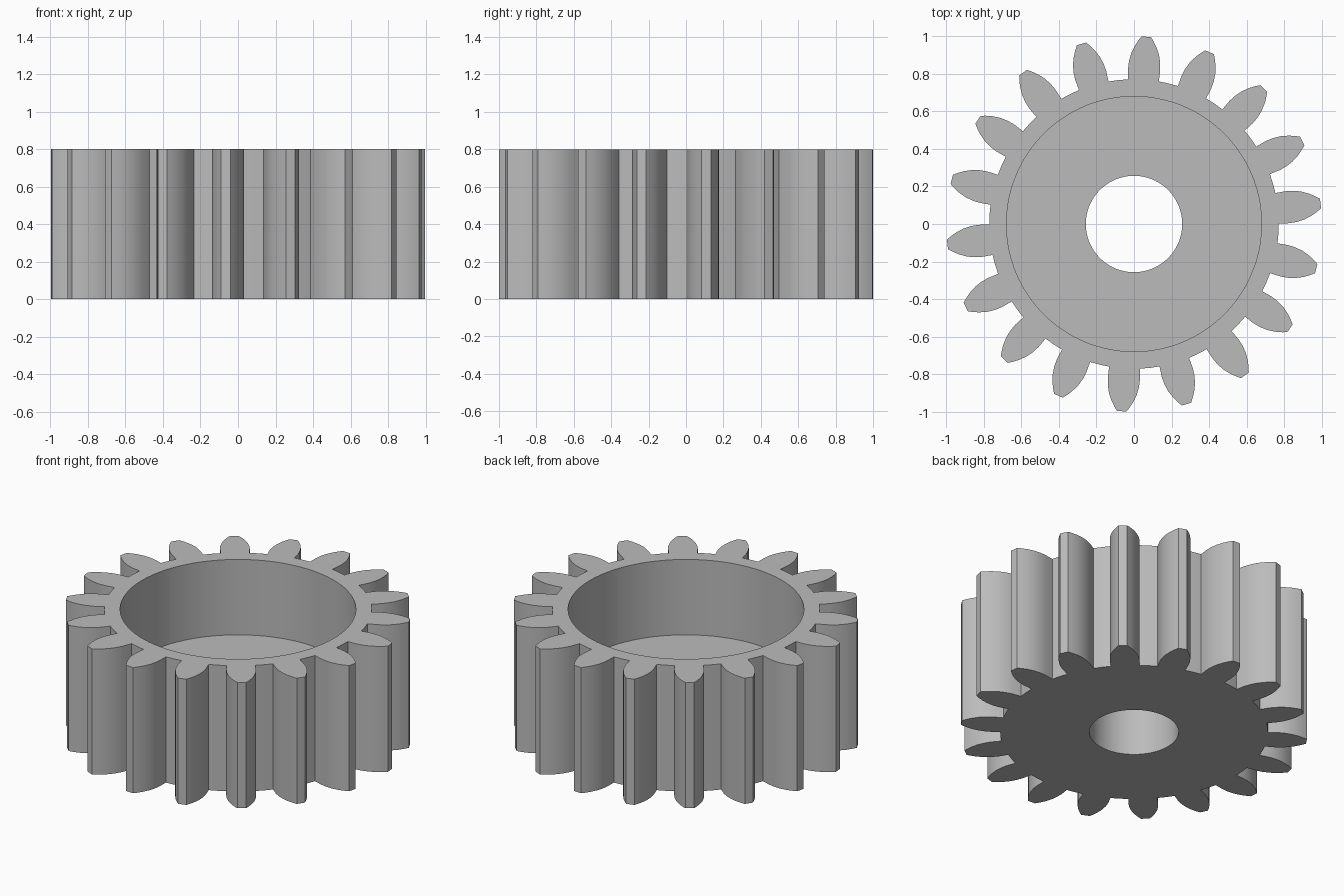
import bpy
import bmesh
from math import radians, sin, cos

cube = bpy.data.objects.get("Cube")
if cube:
    bpy.data.objects.remove(cube, do_unlink=True)

TEETH = 18
PITCH = 360 / TEETH
PHASE = 6.25                      # angle of the first tooth, degrees
HEIGHT, FLOOR = 0.8, 0.32
RIM_R, HOLE_R, ROOT_R = 0.68, 0.257, 0.772

# Tooth flank: radius and half-width in degrees, root to tip
FLANK = [(ROOT_R, 6.1), (0.83, 5.95), (0.87, 5.5), (0.91, 4.7),
         (0.95, 3.5), (0.98, 2.35), (1.001, 1.45)]

# Outline of all the teeth as (radius, angle), with a point mid-gap
outline = []
for i in range(TEETH):
    mid = PHASE + i * PITCH
    outline += [(r, mid - a) for r, a in FLANK]
    outline += [(r, mid + a) for r, a in reversed(FLANK)]
    outline.append((ROOT_R, mid + PITCH / 2))

bm = bmesh.new()


def ring(z, radius=None):
    """Closed loop at height z: a circle, or the toothed outline."""
    return [bm.verts.new(((radius or r) * cos(radians(a)),
                          (radius or r) * sin(radians(a)), z))
            for r, a in outline]


# Teeth, rim, cavity wall, cavity floor and bore, as one closed shell
loops = [ring(0), ring(HEIGHT), ring(HEIGHT, RIM_R), ring(FLOOR, RIM_R),
         ring(FLOOR, HOLE_R), ring(0, HOLE_R)]
n = len(outline)
for lower, upper in zip(loops, loops[1:] + loops[:1]):
    for i in range(n):
        j = (i + 1) % n
        bm.faces.new((lower[i], lower[j], upper[j], upper[i]))
bmesh.ops.recalc_face_normals(bm, faces=bm.faces)

mesh = bpy.data.meshes.new("spur_gear")
bm.to_mesh(mesh)
bm.free()
gear = bpy.data.objects.new("spur_gear", mesh)
bpy.context.collection.objects.link(gear)

# Plain grey
grey = bpy.data.materials.new("plain_grey")
grey.use_nodes = True
colour = (0.5, 0.5, 0.5, 1)
grey.diffuse_color = colour
grey.node_tree.nodes["Principled BSDF"].inputs["Base Color"].default_value = colour
mesh.materials.append(grey)

# Smooth curved walls, sharp corners
bpy.ops.object.select_all(action="DESELECT")
gear.select_set(True)
bpy.context.view_layer.objects.active = gear
bpy.ops.object.shade_smooth_by_angle(angle=radians(25))
